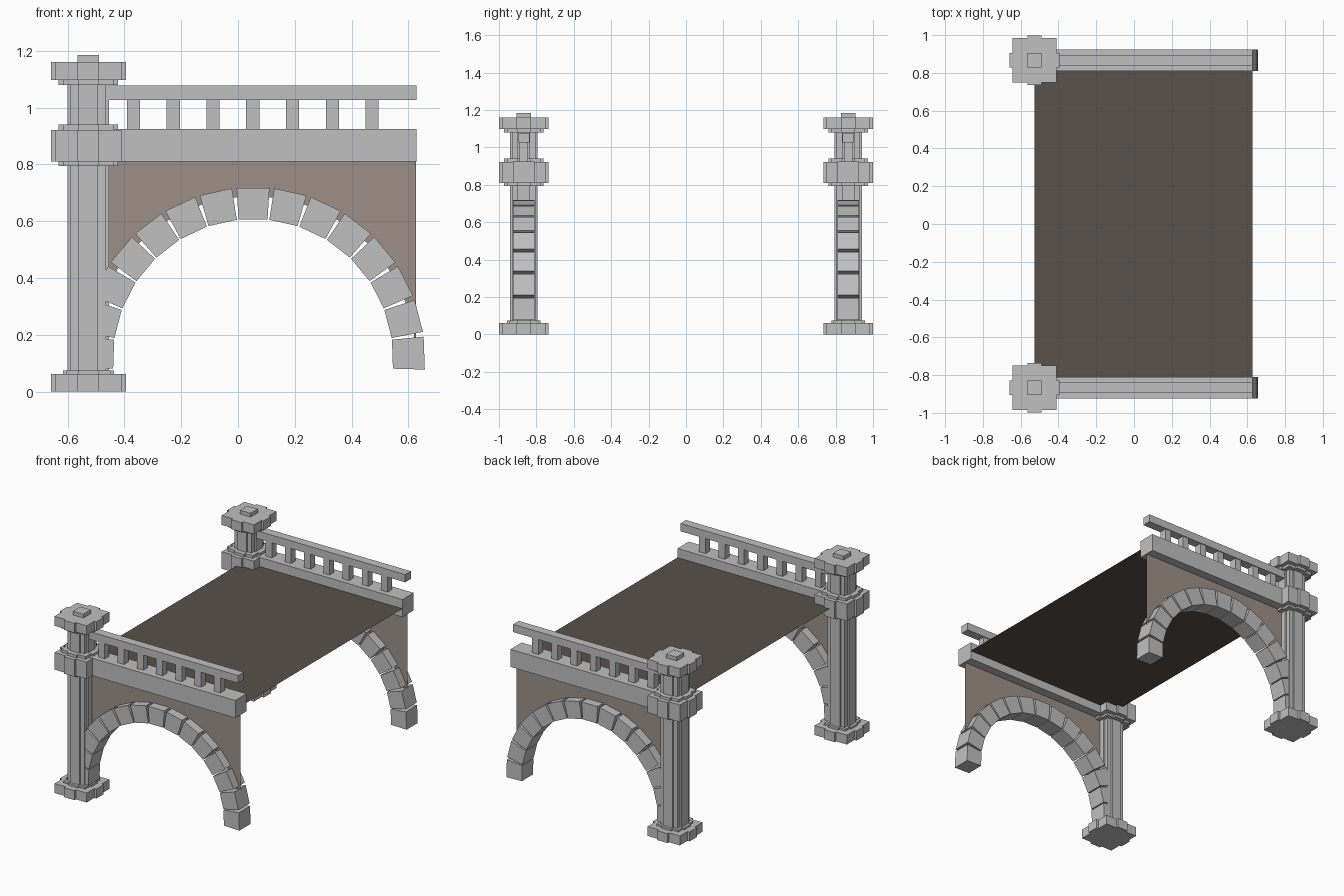
import bpy, bmesh, math

if "Cube" in bpy.data.objects:
    bpy.data.objects.remove(bpy.data.objects["Cube"])

def material(name, r, g, b):
    m = bpy.data.materials.new(name)
    m.diffuse_color = (r, g, b, 1)
    m.use_nodes = True
    m.node_tree.nodes["Principled BSDF"].inputs["Base Color"].default_value = m.diffuse_color
    return m

STONE = material("grey stone", 0.53, 0.53, 0.53)
DECK = material("dark brown paving", 0.10, 0.083, 0.068)
WALL = material("warm grey wall", 0.34, 0.28, 0.245)

PX, SIDE_Y, END_X = -0.527, 0.867, 0.628      # pillar x, side row y, open end x
AX, AZ, AR = 0.053, 0.115, 0.547              # arch centre and mid radius

def finish(bm, name, mat):
    bmesh.ops.recalc_face_normals(bm, faces=bm.faces[:])
    me = bpy.data.meshes.new(name)
    bm.to_mesh(me)
    bm.free()
    me.materials.append(mat)
    ob = bpy.data.objects.new(name, me)
    bpy.context.collection.objects.link(ob)
    return ob

def extrude(bm, pts, vec):
    """Prism: polygon pts swept along vec."""
    face = bm.faces.new([bm.verts.new(p) for p in pts])
    new = bmesh.ops.extrude_face_region(bm, geom=[face])["geom"]
    bmesh.ops.translate(bm, vec=vec, verts=[v for v in new if isinstance(v, bmesh.types.BMVert)])

def box(bm, x0, x1, y0, y1, z0, z1):
    extrude(bm, [(x0, y0, z0), (x1, y0, z0), (x1, y1, z0), (x0, y1, z0)], (0, 0, z1 - z0))

def tabbed_square(s, q, t):
    """Square of half width q with a tab of half width t out to s on each side."""
    quarter = [(s, -t), (s, t), (q, t), (q, q), (t, q)]
    pts = []
    for k in range(4):
        c, n = [(1, 0), (0, 1), (-1, 0), (0, -1)][k]
        pts += [(c * x - n * y, n * x + c * y) for x, y in quarter]
    return pts

def tier(bm, y, z0, z1, s, q, t):
    extrude(bm, [(PX + a, y + b, z0) for a, b in tabbed_square(s, q, t)], (0, 0, z1 - z0))

WIDE, STEP, SHAFT = (0.132, 0.117, 0.038), (0.105, 0.09, 0.036), (0.073, 0.062, 0.034)
PILLAR = {
    "pillar_base": [(0, 0.062, WIDE), (0.062, 0.075, (0.09, 0.078, 0.035))],
    "pillar_shaft": [(0.075, 0.795, SHAFT), (0.94, 1.08, SHAFT)],
    "pillar_block": [(0.795, 0.81, STEP), (0.81, 0.922, WIDE), (0.922, 0.94, STEP)],
    "pillar_cap": [(1.08, 1.098, STEP), (1.098, 1.16, WIDE)],
}

for side, y in (("front", -SIDE_Y), ("back", SIDE_Y)):
    # Pillar with stepped mouldings
    for part, tiers in PILLAR.items():
        bm = bmesh.new()
        for z0, z1, dims in tiers:
            tier(bm, y, z0, z1, *dims)
        if part == "pillar_cap":
            box(bm, PX - 0.038, PX + 0.038, y - 0.038, y + 0.038, 1.16, 1.185)
        finish(bm, f"{side}_{part}", STONE)

    # Beam, hand rail and balusters
    bm = bmesh.new()
    box(bm, PX, END_X, y - 0.058, y + 0.058, 0.81, 0.925)
    finish(bm, f"{side}_beam", STONE)
    bm = bmesh.new()
    box(bm, PX, END_X, y - 0.029, y + 0.029, 1.027, 1.078)
    finish(bm, f"{side}_hand_rail", STONE)
    bm = bmesh.new()
    for i in range(7):
        x = -0.368 + 0.14 * i
        box(bm, x - 0.023, x + 0.023, y - 0.023, y + 0.023, 0.925, 1.027)
    finish(bm, f"{side}_balusters", STONE)

    # Ring of wedge-shaped arch stones
    bm = bmesh.new()
    for i in range(15):
        a = math.radians(2 + i * 176 / 14)
        c, s = math.cos(a), math.sin(a)
        pts = []
        for r, w in ((-0.056, -0.051), (0.056, -0.058), (0.056, 0.058), (-0.056, 0.051)):
            pts.append((AX + (AR + r) * c - w * s, y - 0.058, AZ + (AR + r) * s + w * c))
        extrude(bm, pts, (0, 0.116, 0))
    finish(bm, f"{side}_arch_stones", STONE)

    # Thin spandrel wall above the arch
    bm = bmesh.new()
    r, n = 0.573, 40
    cols = []
    for i in range(n + 1):
        a = math.pi * i / n
        x, z = AX + r * math.cos(a), AZ + r * math.sin(a)
        cols.append((bm.verts.new((x, y, z)), bm.verts.new((x, y, 0.812))))
    for (a0, b0), (a1, b1) in zip(cols, cols[1:]):
        if (a0.co - a1.co).length > 1e-6 and a1.co.x > PX:
            bm.faces.new((a0, b0, b1, a1))
    loose = [v for v in bm.verts if not v.link_faces]
    bmesh.ops.delete(bm, geom=loose, context="VERTS")
    finish(bm, f"{side}_spandrel_wall", WALL)

# Walkway deck between the two sides
bm = bmesh.new()
bm.faces.new([bm.verts.new((x, y, 0.865)) for x, y in
              ((PX, -SIDE_Y), (END_X, -SIDE_Y), (END_X, SIDE_Y), (PX, SIDE_Y))])
finish(bm, "deck", DECK)
